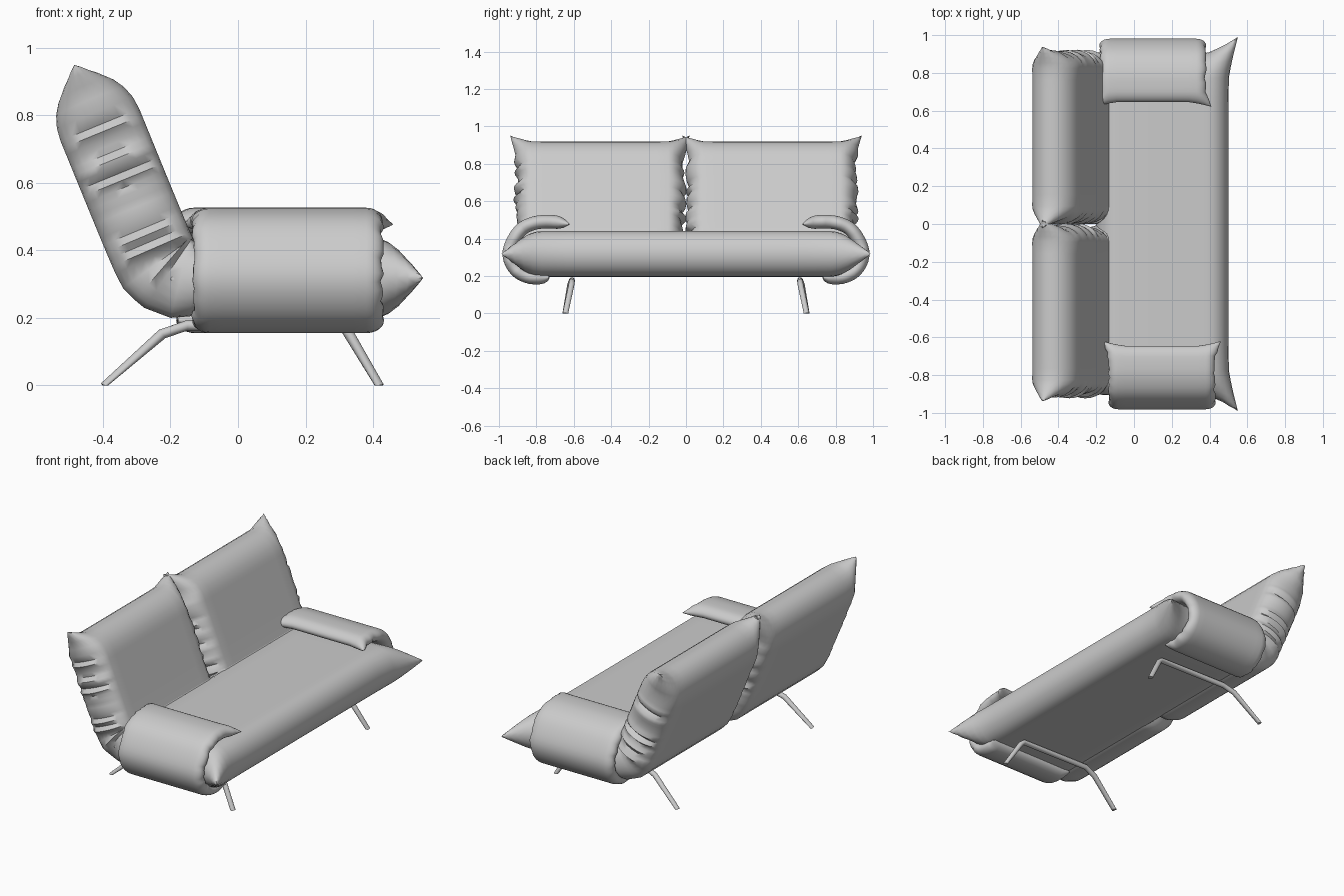
import bpy, bmesh, math, random
from mathutils import Vector

if "Cube" in bpy.data.objects:
    bpy.data.objects.remove(bpy.data.objects["Cube"])

random.seed(4)


def smooth_path(pts, n=12):
    """Catmull-Rom curve through 2D points."""
    p = [Vector(q) for q in pts]
    p = [2 * p[0] - p[1]] + p + [2 * p[-1] - p[-2]]
    out = []
    for i in range(1, len(p) - 2):
        a, b, c, d = p[i - 1:i + 3]
        for k in range(n):
            t = k / n
            out.append(0.5 * (2 * b + (c - a) * t + (2 * a - 5 * b + 4 * c - d) * t * t
                              + (3 * b - a - 3 * c + d) * t ** 3))
    return out + [p[-2]]


def sampler(path):
    """Return total length and a function giving point and normal at a distance."""
    acc = [0]
    for a, b in zip(path, path[1:]):
        acc.append(acc[-1] + (b - a).length)

    def point(s):
        i = 0
        while i < len(path) - 2 and acc[i + 1] < s:
            i += 1
        return path[i].lerp(path[i + 1], 0) + (path[i + 1] - path[i]).normalized() * (s - acc[i])

    def frame(s):
        t = (point(s + 0.02) - point(s - 0.02)).normalized()
        return point(s), Vector((-t.y, t.x))
    return acc[-1], frame


def stations(length, r, mid):
    """Distances along a side, crowded where the edges round off."""
    edge = [r * (1 - math.cos(math.pi / 2 * i / 6)) for i in range(7)]
    inner = [r + (length - 2 * r) * i / mid for i in range(1, mid)]
    return edge + inner + [length - d for d in reversed(edge)]


def dome(d, r):
    return math.sqrt(max(0, 1 - (1 - min(d / r, 1)) ** 2))


def cushion(name, pts, v0, v1, to3d, thick, ru, rv, ears, ear_u, ear_v,
            reach=0.12, wrinkle=0.0, mid_u=14):
    """Stuffed pillow following a 2D path, with pinched seams and pointed corners."""
    length, frame = sampler(smooth_path(pts))
    us, vs = stations(length, ru, mid_u), stations(v1 - v0, rv, 12)
    jit = [(random.uniform(-1, 0.4) * wrinkle, random.uniform(-1, 0.4) * wrinkle) for _ in us]
    bm = bmesh.new()
    for side in (1, -1):
        grid = []
        for i, u in enumerate(us):
            row = []
            for v in vs:
                du, dv = min(u, length - u), min(v, v1 - v0 - v)
                end, lo = u > length / 2, v < (v1 - v0) / 2
                w = (max(0, 1 - du / reach) * max(0, 1 - dv / reach)) ** 1.5 * ears[end]
                s = u + ear_u * w * (1 if end else -1)
                out = ear_v * w + jit[i][0 if lo else 1] * max(0, 1 - dv / rv) * min(1, du / ru)
                p, n = frame(s)
                h = thick * dome(du, ru) * dome(dv, rv) * side
                p = p + n * h
                row.append(bm.verts.new(to3d(p.x, p.y, v0 + v + (-out if lo else out))))
            grid.append(row)
        for a, b in zip(grid, grid[1:]):
            for j in range(len(vs) - 1):
                bm.faces.new((a[j], a[j + 1], b[j + 1], b[j]))
    bmesh.ops.remove_doubles(bm, verts=bm.verts, dist=1e-5)
    bmesh.ops.recalc_face_normals(bm, faces=bm.faces)
    finish(name, bm)


def finish(name, bm):
    me = bpy.data.meshes.new(name)
    bm.to_mesh(me)
    bm.free()
    ob = bpy.data.objects.new(name, me)
    bpy.context.collection.objects.link(ob)
    for o in bpy.context.selected_objects:
        o.select_set(False)
    ob.select_set(True)
    bpy.context.view_layer.objects.active = ob
    bpy.ops.object.shade_smooth_by_angle(angle=math.radians(50))


def side_plane(x, z, y):
    return (x, y, z)


# Seat with pointed front corners
cushion("seat", [(-0.2, 0.315), (0.1, 0.318), (0.5, 0.318)], -0.9, 0.9, side_plane,
        0.122, 0.11, 0.13, (0, 1), 0.05, 0.09, reach=0.15, wrinkle=0.008)

# Two back cushions, bent forward into the seat at the bottom
back = [(-0.468, 0.91), (-0.425, 0.81), (-0.26, 0.41), (-0.225, 0.35), (-0.17, 0.318), (-0.06, 0.31)]
for name, y0, y1 in (("back_cushion_left", -0.915, -0.005), ("back_cushion_right", 0.005, 0.915)):
    cushion(name, back, y0, y1, side_plane, 0.126, 0.15, 0.09, (1, 0), 0.045, 0.025,
            reach=0.1, wrinkle=0.022, mid_u=22)

# Arm pillows folded around the seat ends
arm = [(0.645, 0.48), (0.72, 0.49), (0.81, 0.483), (0.89, 0.44), (0.945, 0.33),
       (0.915, 0.24), (0.84, 0.195), (0.73, 0.192)]
for name, s, x0, x1 in (("arm_left", -1, -0.135, 0.43), ("arm_right", 1, -0.18, 0.38)):
    cushion(name, arm, x0, x1, lambda y, z, x, s=s: (x, s * y, z), 0.036, 0.06, 0.05,
            (1, 0), 0.025, 0.03, reach=0.09, wrinkle=0.008, mid_u=26)

# Bent tube leg frames
leg = [(-0.395, 0.645, -0.005), (-0.225, 0.62, 0.152), (-0.15, 0.61, 0.178),
       (0.31, 0.61, 0.17), (0.33, 0.613, 0.15), (0.418, 0.645, -0.005)]
for name, s in (("leg_frame_left", -1), ("leg_frame_right", 1)):
    bm = bmesh.new()
    rings = []
    pts = [Vector((x, s * y, z)) for x, y, z in leg]
    for i, p in enumerate(pts):
        t = (pts[min(i + 1, len(pts) - 1)] - pts[max(i - 1, 0)]).normalized()
        side = Vector((0, 1, 0))
        side = (side - t * side.dot(t)).normalized()
        up = t.cross(side)
        ring = []
        for k in range(12):
            a = math.tau * k / 12
            q = p + 0.0155 * (side * math.cos(a) + up * math.sin(a))
            q.z = max(q.z, 0)
            ring.append(bm.verts.new(q))
        rings.append(ring)
    for a, b in zip(rings, rings[1:]):
        for k in range(12):
            bm.faces.new((a[k], a[(k + 1) % 12], b[(k + 1) % 12], b[k]))
    bm.faces.new(rings[0])
    bm.faces.new(rings[-1])
    bmesh.ops.recalc_face_normals(bm, faces=bm.faces)
    finish(name, bm)
